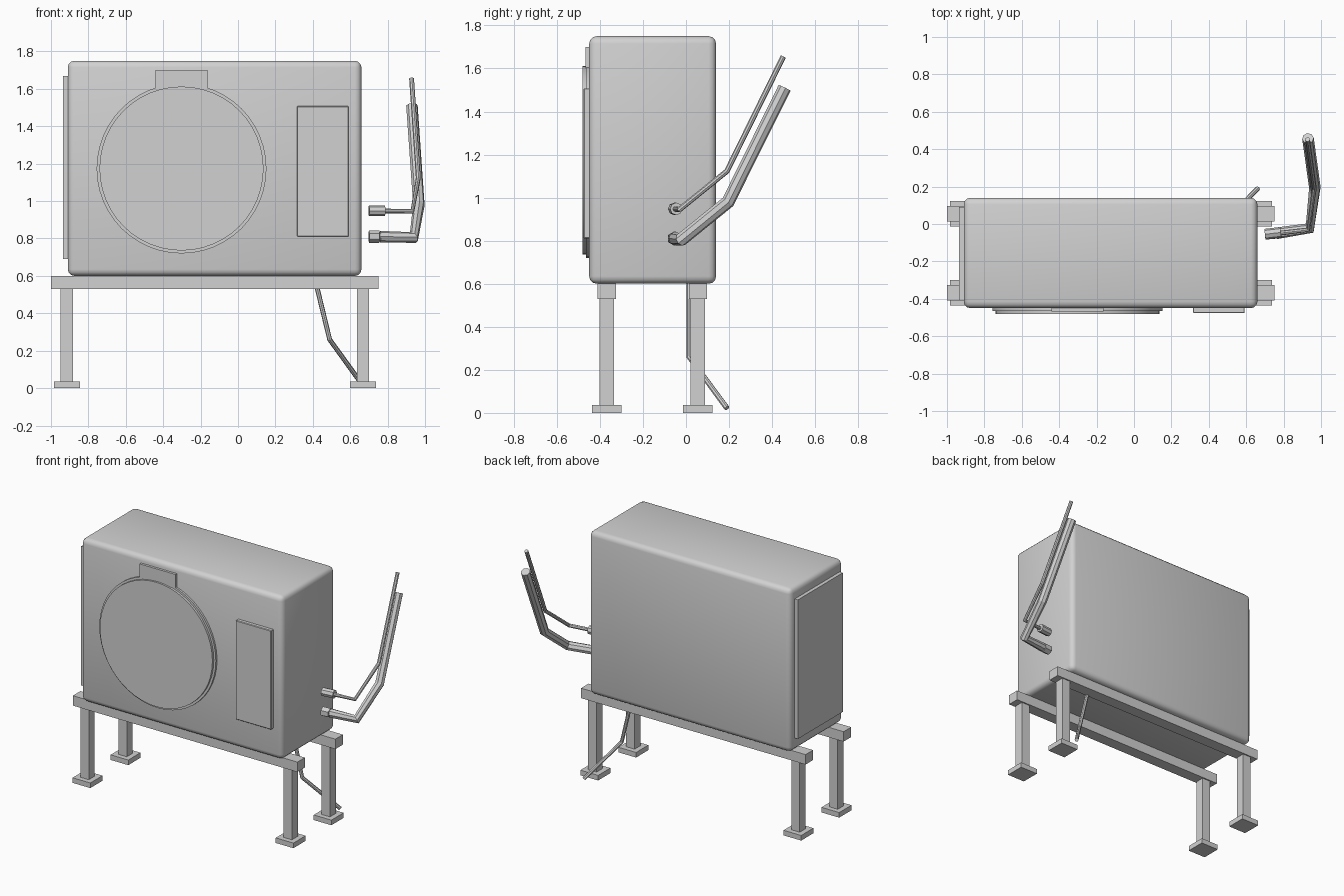
import bpy, bmesh, math
from mathutils import Matrix, Vector

if "Cube" in bpy.data.objects:
    bpy.data.objects.remove(bpy.data.objects["Cube"])

grey = bpy.data.materials.new("light_grey")
grey.diffuse_color = (0.64, 0.64, 0.64, 1)
grey.use_nodes = True
grey.node_tree.nodes["Principled BSDF"].inputs["Base Color"].default_value = grey.diffuse_color


def finish(name, bm):
    mesh = bpy.data.meshes.new(name)
    bm.to_mesh(mesh)
    bm.free()
    mesh.materials.append(grey)
    ob = bpy.data.objects.new(name, mesh)
    bpy.context.collection.objects.link(ob)
    return ob


def box(name, x, y, z, bevel=0.0, segments=2):
    """Box from (min, max) pairs, with optional rounded edges."""
    bm = bmesh.new()
    bmesh.ops.create_cube(bm, size=1)
    for v in bm.verts:
        v.co = Vector([r[0] if c < 0 else r[1] for c, r in zip(v.co, (x, y, z))])
    if bevel:
        bmesh.ops.bevel(bm, geom=bm.edges[:], offset=bevel, segments=segments,
                        profile=0.5, affect='EDGES')
    return finish(name, bm)


def cylinder(name, start, end, radius, sides, smooth=False):
    a, b = Vector(start), Vector(end)
    bm = bmesh.new()
    bmesh.ops.create_cone(bm, cap_ends=True, segments=sides, radius1=radius,
                          radius2=radius, depth=(b - a).length)
    rot = (b - a).to_track_quat('Z', 'Y').to_matrix().to_4x4()
    bm.transform(Matrix.Translation((a + b) / 2) @ rot)
    if smooth:
        for f in bm.faces:
            f.smooth = len(f.verts) == 4
        for e in bm.edges:
            e.smooth = e.calc_face_angle(0) < math.radians(40)
    return finish(name, bm)


def pipe(name, points, radius):
    """Eight-sided pipe along a bent line, turned into a mesh."""
    cu = bpy.data.curves.new(name, 'CURVE')
    cu.dimensions = '3D'
    cu.bevel_depth, cu.bevel_resolution, cu.use_fill_caps = radius, 2, True
    sp = cu.splines.new('POLY')
    sp.points.add(len(points) - 1)
    for p, co in zip(sp.points, points):
        p.co = (*co, 1)
    sp.use_smooth = False
    cu.materials.append(grey)
    ob = bpy.data.objects.new(name, cu)
    bpy.context.collection.objects.link(ob)
    bpy.ops.object.select_all(action='DESELECT')
    ob.select_set(True)
    bpy.context.view_layer.objects.active = ob
    bpy.ops.object.convert(target='MESH')


# Casing with softly rounded edges
casing = box("casing", (-0.91, 0.66), (-0.45, 0.14), (0.60, 1.75), 0.035, 3)
casing.data.polygons.foreach_set("use_smooth", [True] * len(casing.data.polygons))

# Fan ring, fan cover, badge plate, service panel and side grille
FX, FZ = -0.302, 1.174
cylinder("fan_ring", (FX, -0.44, FZ), (FX, -0.464, FZ), 0.454, 48, True)
cylinder("fan_cover", (FX, -0.44, FZ), (FX, -0.48, FZ), 0.4385, 48, True)
box("badge_plate", (-0.44, -0.162), (-0.467, -0.44), (1.60, 1.70))
box("service_panel", (0.315, 0.592), (-0.476, -0.44), (0.81, 1.508), 0.004, 1)
box("side_grille", (-0.935, -0.90), (-0.41, 0.09), (0.69, 1.67))

# Support rails, legs and feet
for side, cy in (("front", -0.368), ("back", 0.055)):
    box(side + "_rail", (-1.0, 0.75), (cy - 0.042, cy + 0.042), (0.53, 0.60))
    for end, cx in (("left", -0.915), ("right", 0.668)):
        box(f"{side}_{end}_leg", (cx - 0.033, cx + 0.033),
            (cy - 0.033, cy + 0.033), (0.03, 0.535))
        box(f"{side}_{end}_foot", (cx - 0.069, cx + 0.069),
            (cy - 0.068, cy + 0.068), (0, 0.036))

# Pipe fittings
cylinder("thin_pipe_fitting", (0.70, -0.055, 0.948), (0.785, -0.045, 0.948), 0.029, 8)
cylinder("thick_pipe_nut", (0.70, -0.055, 0.81), (0.755, -0.05, 0.81), 0.033, 6)
cylinder("thick_pipe_collar", (0.755, -0.05, 0.81), (0.785, -0.045, 0.81), 0.026, 8)

# Pipes and drain hose
pipe("thin_pipe", [(0.77, -0.05, 0.947), (0.932, -0.03, 0.945),
                   (0.964, 0.19, 1.123), (0.928, 0.452, 1.655)], 0.013)
pipe("insulated_pipe", [(0.76, -0.05, 0.81), (0.94, -0.022, 0.805),
                        (0.967, 0.195, 0.98), (0.93, 0.458, 1.51)], 0.031)
pipe("drain_hose", [(0.405, 0.015, 0.61), (0.49, 0.015, 0.26),
                    (0.662, 0.19, 0.022)], 0.013)
